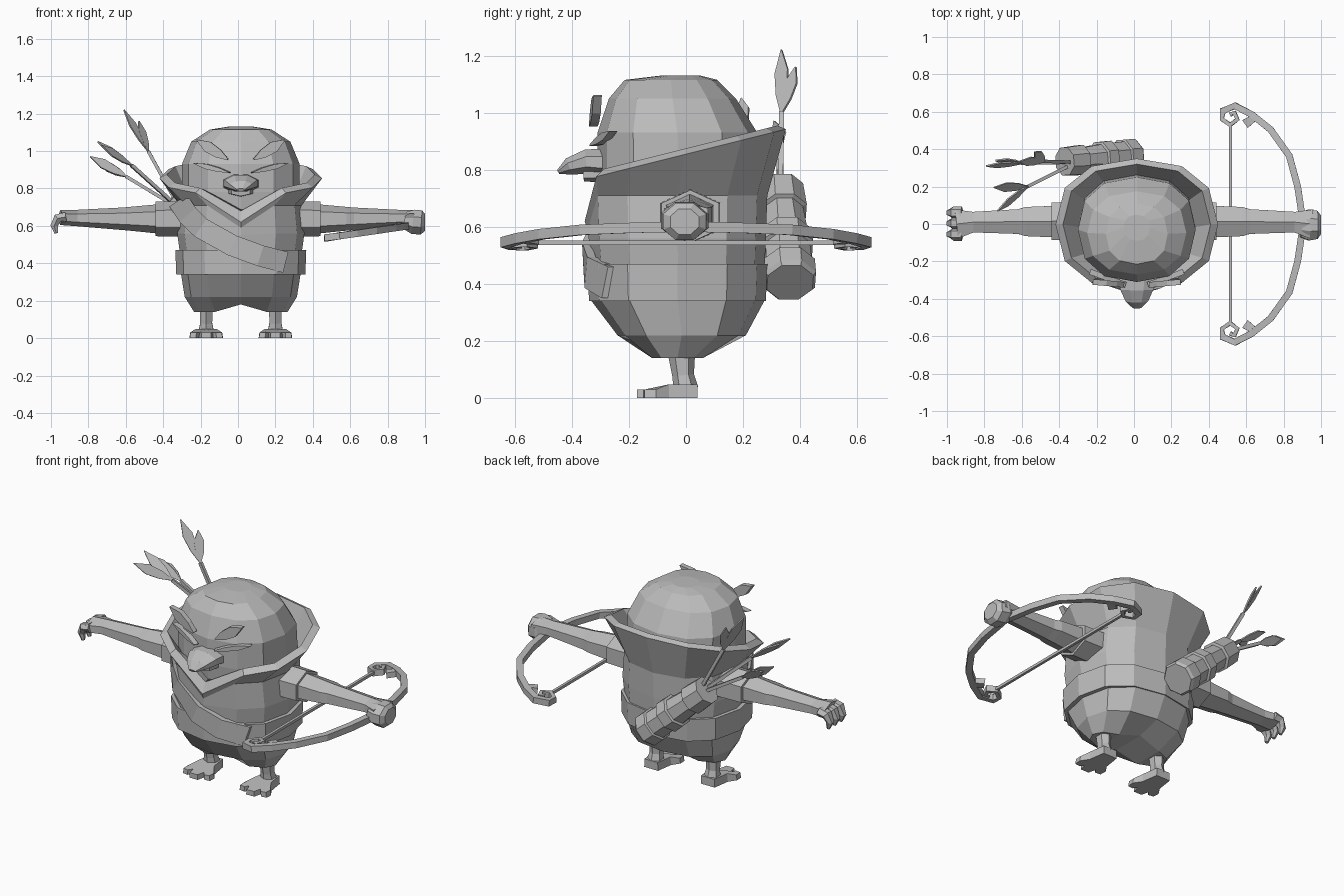
import bpy, bmesh, math
from mathutils import Vector

if "Cube" in bpy.data.objects:
    bpy.data.objects.remove(bpy.data.objects["Cube"])

CX = 0.015  # body centre line
grey = bpy.data.materials.new("plain_grey")
grey.diffuse_color = (0.5, 0.5, 0.5, 1)
grey.use_nodes = True
grey.node_tree.nodes["Principled BSDF"].inputs["Base Color"].default_value = grey.diffuse_color


def make(name, verts, faces):
    bm = bmesh.new()
    vs = [bm.verts.new(v) for v in verts]
    for f in faces:
        bm.faces.new([vs[i] for i in f])
    bmesh.ops.recalc_face_normals(bm, faces=bm.faces[:])
    me = bpy.data.meshes.new(name)
    bm.to_mesh(me)
    bm.free()
    me.materials.append(grey)
    ob = bpy.data.objects.new(name, me)
    bpy.context.collection.objects.link(ob)
    return ob


def loft(name, rings, caps="strips"):
    n = len(rings[0])
    verts = [p for r in rings for p in r]
    faces = [(k * n + i, k * n + (i + 1) % n, (k + 1) * n + (i + 1) % n, (k + 1) * n + i)
             for k in range(len(rings) - 1) for i in range(n)]
    for o in (0, (len(rings) - 1) * n):
        if caps == "flat":
            faces.append([o + i for i in range(n)])
        else:  # strips running front to back
            for i in range(n // 2):
                q = [i, i + 1, (n - i - 1) % n, (n - i) % n]
                faces.append([o + j for j in dict.fromkeys(q)])
    return make(name, verts, faces)


def ring(z, rx, yf, yb, slope=0.0, front_z=None, n=12):
    """Rounded horizontal ring; slope tips it back, front_z drops the front point."""
    out = []
    for i in range(n):
        a = 2 * math.pi * i / n
        c, s = math.cos(a), math.sin(a)
        x = math.copysign(abs(c) ** 0.85, c) * rx if abs(c) > 1e-6 else 0
        y = (yf + yb) / 2 + math.copysign(abs(s) ** 0.85, s) * (yb - yf) / 2
        h = front_z if front_z is not None and i == n * 3 // 4 else z + slope * y
        out.append((CX + x, y, h))
    return out


def tube(name, secs, n=6, up=(0, 0, 1), turn=0.5):
    """Loft along points; each section is (point, half width, half height)."""
    pts = [Vector(s[0]) for s in secs]
    rings = []
    for k, (p, w, h) in enumerate(secs):
        t = (pts[min(k + 1, len(pts) - 1)] - pts[max(k - 1, 0)]).normalized()
        side = t.cross(Vector(up)).normalized()
        nor = side.cross(t)
        fit = 1 / math.cos(math.pi / n) if turn else 1
        rings.append([pts[k] + side * w * fit * math.cos(2 * math.pi * (i + turn) / n)
                      + nor * h * fit * math.sin(2 * math.pi * (i + turn) / n) for i in range(n)])
    return loft(name, rings, "flat")


def leaf(name, base, tip, across, w, thick=0.012):
    """Thin pointed plate for feathers and brows."""
    b, d, a = Vector(base), Vector(tip) - Vector(base), Vector(across)
    a = (a - d * (a.dot(d) / d.length_squared)).normalized()
    nrm = d.cross(a).normalized() * thick / 2
    prof = [(0, .15), (.3, .8), (.65, 1), (1, .05)]
    out = [b + d * t + a * w * s for t, s in prof] + [b + d * t - a * w * s for t, s in prof[::-1]]
    return loft(name, [[p + nrm for p in out], [p - nrm for p in out]], "flat")


# Head
loft("head", [ring(.60, .29, -.29, .24), ring(.78, .315, -.31, .265), ring(.93, .315, -.31, .25),
              ring(1.05, .265, -.27, .175), ring(1.115, .165, -.215, .11), ring(1.13, .07, -.09, .05)])

# Tunic with flared, V-fronted collar
loft("tunic_and_collar", [
    ring(.45, .325, -.33, .275), ring(.56, .34, -.34, .28, front_z=.55),
    ring(.71, .325, -.345, .285, front_z=.59), ring(.855, .435, -.355, .35, .25, .62),
    ring(.875, .395, -.325, .32, .25, .68), ring(.70, .29, -.26, .22)])
loft("belt", [ring(.34, .345, -.34, .28), ring(.47, .35, -.345, .285)])

# Shorts with raised crotch
bottom = [(x, y, .18 if abs(x - CX) < .1 else .14) for x, y, z in ring(.14, .25, -.13, .07)]
loft("shorts", [bottom, ring(.22, .30, -.24, .21), ring(.345, .32, -.335, .277)])

# Chest sash, wrapped over the front of the body
path = [(-.32, .735), (-.27, .66), (-.2, .59), (-.03, .495), (.12, .44), (.255, .405)]
rings = []
for k, (x, z) in enumerate(path):
    a, b = Vector(path[max(k - 1, 0)]), Vector(path[min(k + 1, 5)])
    nx, nz = Vector((-(b - a).y, (b - a).x)).normalized() * .057
    sec = []
    for s, depth in ((1, 0), (-1, 0), (-1, .03), (1, .03)):
        px = x + nx * s
        y = -.03 - .335 * math.sqrt(max(.02, 1 - ((px - CX) / .37) ** 2))
        sec.append((px, y + depth, z + nz * s))
    rings.append(sec)
loft("chest_sash", rings, "flat")

# Beak
tube("upper_beak", [((CX, -.28, .825), .095, .05), ((CX, -.35, .828), .088, .043),
                    ((CX, -.41, .812), .06, .03), ((CX, -.448, .792), .022, .008)], 8)
tube("lower_beak", [((CX, -.28, .79), .07, .03), ((CX, -.36, .782), .05, .02)], 6)

FOOT = [(.045, .04), (.06, -.06), (.09, -.105), (.088, -.145), (.055, -.15), (.038, -.125),
        (.026, -.172), (-.026, -.172), (-.038, -.125), (-.055, -.15), (-.088, -.145),
        (-.09, -.105), (-.06, -.06), (-.045, .04)]
for s, side in ((-1, "left"), (1, "right")):
    # Brow and eye plates
    leaf(side + "_brow", (CX + s * .07, -.325, .955), (CX + s * .235, -.31, 1.06), (0, 0, 1), .03, .03)
    leaf(side + "_eye", (CX + s * .06, -.325, .885), (CX + s * .25, -.255, .935), (0, 0, 1), .014, .03)
    # Leg and foot
    lx = CX + s * .185
    tube(side + "_leg", [((lx, -.018, .19), .035, .045), ((lx, -.01, .08), .032, .033),
                         ((lx, 0, .03), .042, .038)], 6, (0, 1, 0))
    loft(side + "_foot", [[(lx + x, y, 0) for x, y in FOOT],
                          [(lx + x * .95, y, .048 if y > -.08 else .03) for x, y in FOOT]], "flat")
    # Sleeve and arm
    tube(side + "_sleeve", [((CX + s * .28, .015, .637), .105, .082), ((s * .44, .015, .637), .1, .08)])
    tube(side + "_arm", [((s * .40, .013, .637), .085, .07), ((s * .58, .013, .638), .078, .055),
                         ((s * .62, .013, .638), .066, .052), ((s * .86, .01, .642), .055, .038),
                         ((s * .95, 0, .645), .078, .035)])

# Open hand fingers on one side, fist on the other
for y in (-.055, .003, .06):
    tube("finger", [((-.92, y, .648), .026, .03), ((-.965, y, .64), .024, .03),
                    ((-.983, y, .60), .02, .017), ((-.972, y, .56), .009, .008)], 6, (0, 1, 0))
tube("fist", [((.89, -.005, .63), .065, .045), ((.935, -.005, .622), .083, .065),
              ((.98, -.005, .618), .075, .065), ((1.0, -.005, .618), .05, .045)], 8)

# Bow with scrolled ends
half = [(.89, .1), (.875, .2), (.83, .365), (.73, .505), (.63, .585), (.54, .632), (.475, .605),
        (.47, .56), (.515, .53), (.553, .56), (.537, .595), (.515, .585)]


def bow_point(x, y):
    return (x, y, .54 + .15 * (x - .5))


line = [(x, -y) for x, y in half[::-1]] + [(.905, 0)] + half
tube("bow", [(bow_point(x, y), .012 if abs(y) > .5 and x < .56 and i not in (5, 6, 18, 19) else .018, .018)
             for i, (x, y) in enumerate(line)], 4)
tube("bow_string", [((.517, -.54, .545), .008, .008), ((.517, .54, .545), .008, .008)], 4)
for s in (-1, 1):
    tube("bow_spur", [(bow_point(.645, s * .57), .018, .016), (bow_point(.595, s * .535), .025, .016)], 4)

# Quiver with raised bands
P0, P1 = Vector((0, .365, .405)), Vector((-.37, .335, .73))
bands = [(0, .08), (.03, .09), (.17, .09), (.18, .08), (.36, .078), (.37, .09), (.5, .088),
         (.51, .075), (.76, .066), (.77, .08), (1, .074)]
tube("quiver", [(P0.lerp(P1, t), r, r) for t, r in bands], 8)

# Arrows: shaft end, then fletching tips
arrows = [((-.48, .335, 1.0), [(-.61, .335, 1.22), (-.53, .385, 1.16)], (.5, .8, .3)),
          ((-.57, .20, .925), [(-.75, .195, 1.05), (-.73, .07, 1.03)], (.3, .8, .4)),
          ((-.60, .325, .865), [(-.79, .31, .97), (-.74, .34, .94)], (.4, .5, .8))]
for end, tips, across in arrows:
    tube("arrow_shaft", [((-.31, .33, .69), .009, .009), (end, .009, .009)], 4)
    for tip in tips:
        leaf("arrow_feather", end, tip, across, .028, .008)
